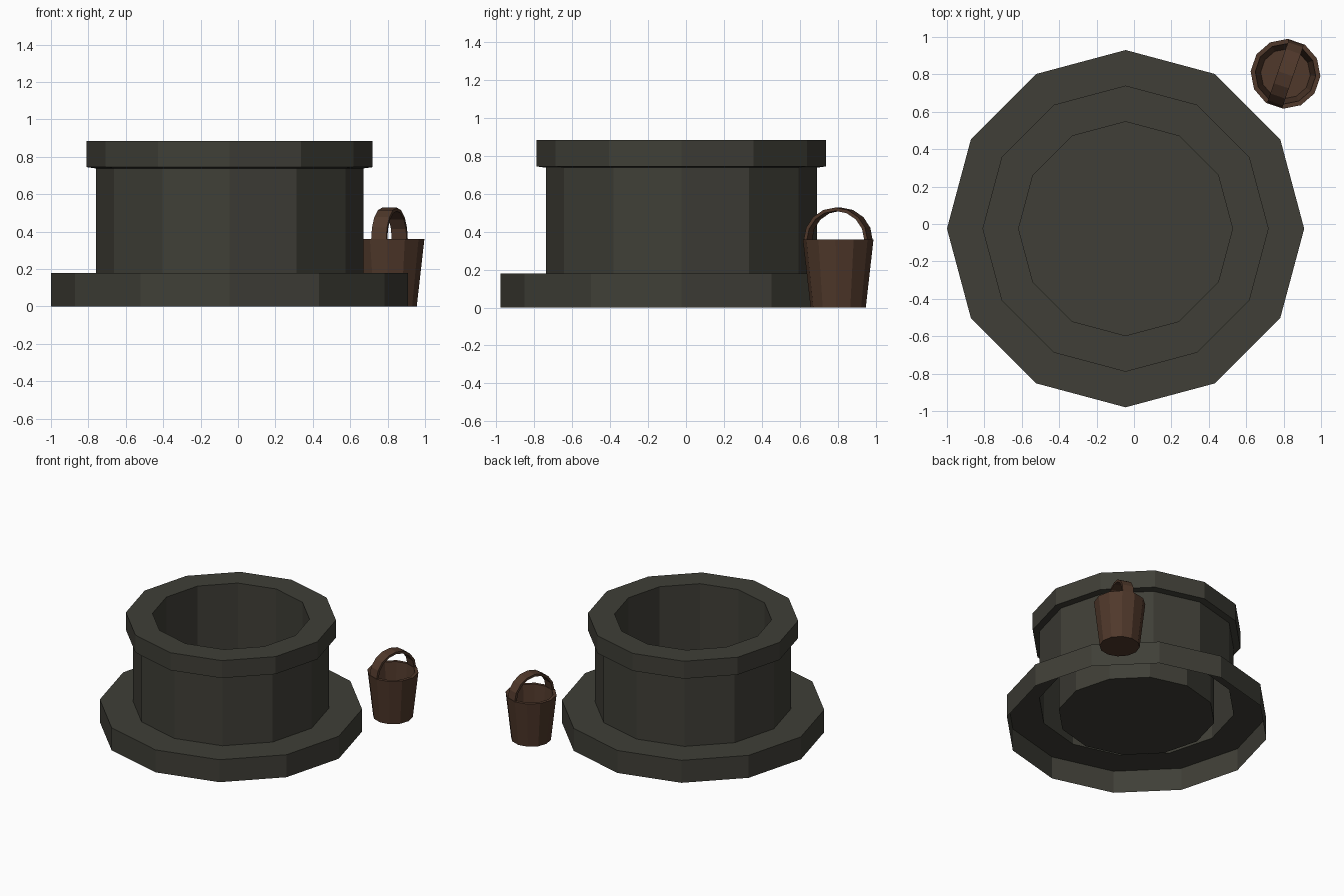
import bpy, bmesh, math
from mathutils import Vector

if "Cube" in bpy.data.objects:
    bpy.data.objects.remove(bpy.data.objects["Cube"])


def material(name, rgb):
    m = bpy.data.materials.new(name)
    m.diffuse_color = (*rgb, 1)
    m.use_nodes = True
    m.node_tree.nodes["Principled BSDF"].inputs["Base Color"].default_value = m.diffuse_color
    return m


stone = material("dark stone", (0.050, 0.049, 0.038))
wood = material("brown wood", (0.080, 0.040, 0.024))


def add_object(name, bm, mat, loc, turn):
    me = bpy.data.meshes.new(name)
    bm.to_mesh(me)
    bm.free()
    me.materials.append(mat)
    ob = bpy.data.objects.new(name, me)
    ob.location = loc
    ob.rotation_euler.z = math.radians(turn)
    bpy.context.collection.objects.link(ob)
    return ob


def lathe(name, profile, mat, loc, turn=0, sides=12):
    """Revolve (radius, z) points given from the outside bottom inwards;
    a radius of 0 closes the end with a single face."""
    bm = bmesh.new()
    rings = []
    for r, z in profile:
        if r > 0:
            rings.append([bm.verts.new((r * math.cos(i * math.tau / sides),
                                        r * math.sin(i * math.tau / sides), z))
                          for i in range(sides)])
    for a, b in zip(rings, rings[1:]):
        for i in range(sides):
            j = (i + 1) % sides
            bm.faces.new((a[i], a[j], b[j], b[i]))
    if profile[0][0] == 0:
        bm.faces.new(rings[0][::-1])
    if profile[-1][0] == 0:
        bm.faces.new(rings[-1])
    return add_object(name, bm, mat, loc, turn)


def arch(name, rx, rz, thick, width, z0, mat, loc, turn, steps=8):
    """Flat strip bent into a half ellipse along local x."""
    bm = bmesh.new()
    rows = []
    for i in range(steps + 1):
        a = math.pi * i / steps
        c, s = math.cos(a), math.sin(a)
        rows.append([bm.verts.new(Vector((c * (rx - t), y, z0 + s * (rz - t))))
                     for t, y in ((0, -width / 2), (0, width / 2),
                                  (thick, width / 2), (thick, -width / 2))])
    for a, b in zip(rows, rows[1:]):
        for k in range(4):
            n = (k + 1) % 4
            bm.faces.new((a[k], a[n], b[n], b[k]))
    bm.faces.new(rows[0])
    bm.faces.new(rows[-1])
    bmesh.ops.recalc_face_normals(bm, faces=bm.faces)
    return add_object(name, bm, mat, loc, turn)


# Well: footing, wall, overhanging rim and inner shaft with floor, open below
lathe("well", [(0.955, 0), (0.955, 0.18), (0.715, 0.18), (0.715, 0.738),
               (0.765, 0.745), (0.765, 0.885), (0.572, 0.885),
               (0.572, 0.10), (0, 0.10)], stone, (-0.045, -0.025, 0))

# Bucket: tapered tub with thin wall
spot = (0.81, 0.803, 0)
lathe("bucket", [(0, 0), (0.146, 0), (0.187, 0.36), (0.162, 0.36),
                 (0.133, 0.04), (0, 0.04)], wood, spot, turn=-4)

# Bucket handle
arch("bucket_handle", 0.178, 0.172, 0.018, 0.085, 0.356, wood, spot, turn=71)
